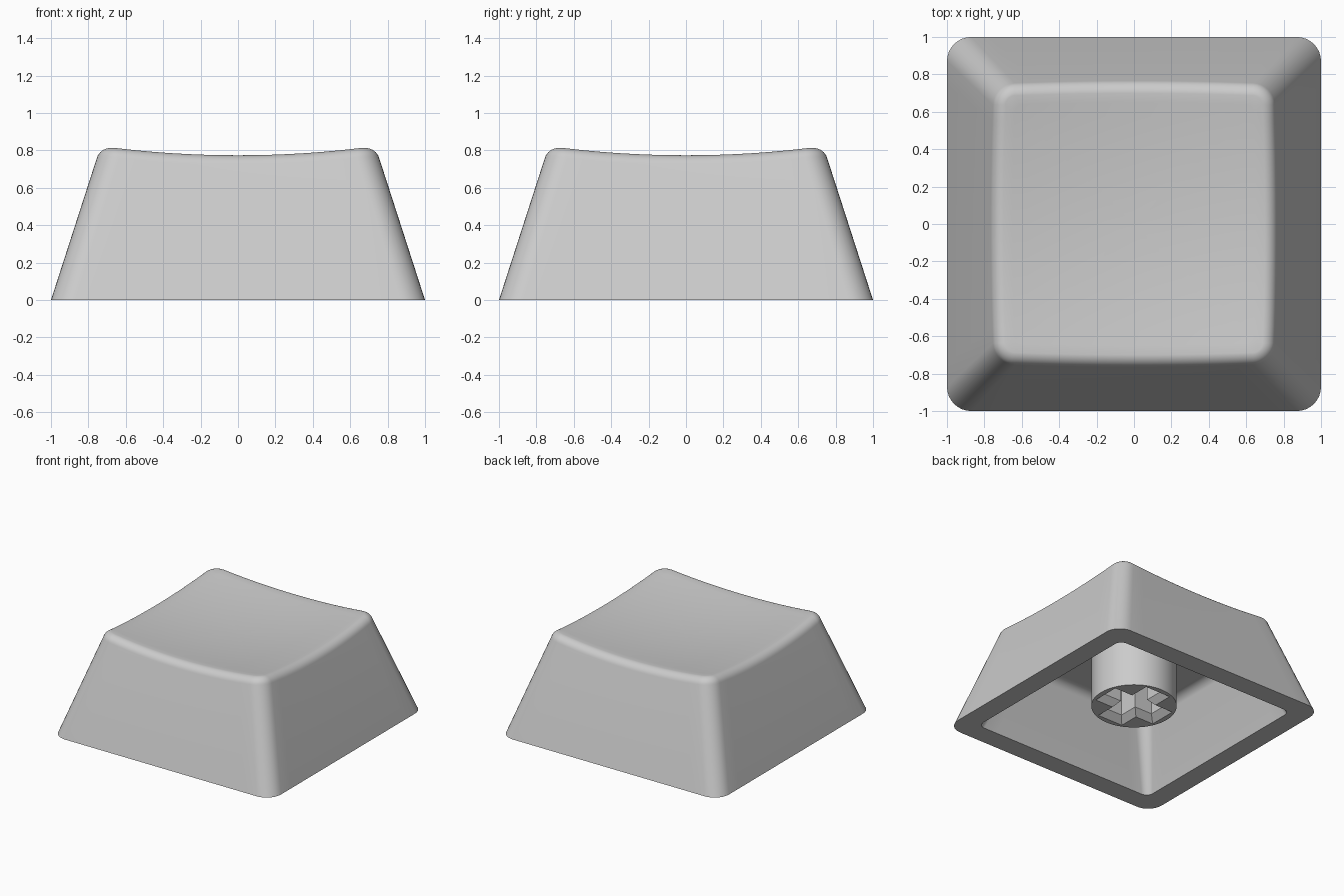
import bpy, bmesh, math

if "Cube" in bpy.data.objects:
    bpy.data.objects.remove(bpy.data.objects["Cube"])

WALL_SLOPE = 0.323      # inward lean of the sides per unit of height
LEAN = math.atan(WALL_SLOPE)
FILLET = 0.07           # radius of the rounded top edge
INNER_FILLET = 0.08     # radius where the inner walls meet the ceiling
CEILING = 0.555
STEM_BOTTOM = 0.11
SIDE, CORNER = 14, 8    # segments per straight side and per corner
COUNT = 4 * (SIDE + CORNER)

grey = bpy.data.materials.new("light grey plastic")
grey.diffuse_color = (0.6, 0.6, 0.6, 1)
grey.use_nodes = True
grey.node_tree.nodes["Principled BSDF"].inputs["Base Color"].default_value = grey.diffuse_color


def dish(x, y):
    """Height of the shallow bowl on top."""
    return 0.731 + 0.09 * (x * x + y * y)


def square_point(i, half, r):
    """Point i on a rounded square."""
    q, k = divmod(i, SIDE + CORNER)
    c = half - r
    if k < CORNER:
        a = math.pi / 2 * k / CORNER
        x, y = c + r * math.cos(a), c + r * math.sin(a)
    else:
        x, y = c - 2 * c * (k - CORNER) / SIDE, half
    for _ in range(q):
        x, y = -y, x
    return x, y


def flat_ring(half, r, z):
    return [(*square_point(i, half, r), z) for i in range(COUNT)]


def fillet_ring(phi):
    """Ring on the rounded edge that follows the bowl's varying height."""
    out = []
    for i in range(COUNT):
        d = dish(*square_point(i, 0.69, 0.05))
        centre = 1 - WALL_SLOPE * (d - FILLET) - FILLET / math.cos(LEAN)
        reach = FILLET * math.cos(phi)
        x, y = square_point(i, centre + reach, 0.05 + reach)
        out.append((x, y, d - FILLET + FILLET * math.sin(phi)))
    return out


def ceiling_ring(phi):
    """Ring on the soft edge between inner wall and ceiling."""
    z = CEILING - INNER_FILLET
    centre = 0.833 - WALL_SLOPE * z - INNER_FILLET / math.cos(LEAN)
    reach = INNER_FILLET * math.cos(phi)
    return flat_ring(centre + reach, 0.02 + reach, z + INNER_FILLET * math.sin(phi))


def loft(bm, rings):
    """Skin a row of matching rings and return their vertices."""
    loops = [[bm.verts.new(p) for p in ring] for ring in rings]
    n = len(rings[0])
    for a, b in zip(loops, loops[1:]):
        for i in range(n):
            j = (i + 1) % n
            bm.faces.new((a[i], a[j], b[j], b[i]))
    return loops


def finish(bm, name):
    bmesh.ops.recalc_face_normals(bm, faces=bm.faces[:])
    me = bpy.data.meshes.new(name)
    bm.to_mesh(me)
    bm.free()
    ob = bpy.data.objects.new(name, me)
    bpy.context.collection.objects.link(ob)
    me.materials.append(grey)
    return ob


def smooth(ob):
    bpy.ops.object.select_all(action='DESELECT')
    ob.select_set(True)
    bpy.context.view_layer.objects.active = ob
    bpy.ops.object.shade_smooth_by_angle(angle=math.radians(30))


# Cap shell: ceiling, inner wall, rim, outer wall, rounded edge, bowl
arc = [LEAN + (math.pi / 2 - LEAN) * s / 8 for s in range(9)]
rings = [ceiling_ring(phi) for phi in reversed(arc)]
rings += [flat_ring(0.833, 0.06, 0), flat_ring(1.0, 0.13, 0)]
rings += [fillet_ring(phi) for phi in arc]
edge = rings[-1]
for s in (0.93, 0.82, 0.68, 0.54, 0.4, 0.26, 0.12):
    rings.append([(x * s, y * s, dish(x * s, y * s)) for x, y, z in edge])

bm = bmesh.new()
loops = loft(bm, rings)
bm.faces.new(loops[0])
middle = bm.verts.new((0, 0, dish(0, 0)))
for i in range(COUNT):
    bm.faces.new((loops[-1][i], loops[-1][(i + 1) % COUNT], middle))
smooth(finish(bm, "cap_shell"))

# Round stem under the ceiling
bm = bmesh.new()
top = CEILING + 0.01
bmesh.ops.create_cone(bm, cap_ends=True, segments=64, radius1=0.322,
                      radius2=0.322, depth=top - STEM_BOTTOM)
bmesh.ops.translate(bm, verts=bm.verts[:], vec=(0, 0, (top + STEM_BOTTOM) / 2))
stem = finish(bm, "stem")


def cross_ring(length, width, z):
    """Plus-shaped outline with half arm length and half arm width."""
    out = []
    for q in range(4):
        for x, y in ((length, -width), (length, width), (width, width)):
            for _ in range(q):
                x, y = -y, x
            out.append((x, y, z))
    return out


# Cross-shaped socket with a bevelled mouth, cut up into the stem
bm = bmesh.new()
loops = loft(bm, [cross_ring(0.28, 0.115, STEM_BOTTOM - 0.1),
                  cross_ring(0.28, 0.115, STEM_BOTTOM),
                  cross_ring(0.23, 0.07, STEM_BOTTOM + 0.05),
                  cross_ring(0.23, 0.07, CEILING)])
bm.faces.new(loops[0])
bm.faces.new(loops[-1])
cutter = finish(bm, "socket_cutter")
cutter.hide_render = True

cut = stem.modifiers.new("socket", 'BOOLEAN')
cut.operation = 'DIFFERENCE'
cut.solver = 'EXACT'
cut.object = cutter
bpy.context.view_layer.objects.active = stem
bpy.ops.object.modifier_apply(modifier=cut.name)
bpy.data.objects.remove(cutter)
smooth(stem)
